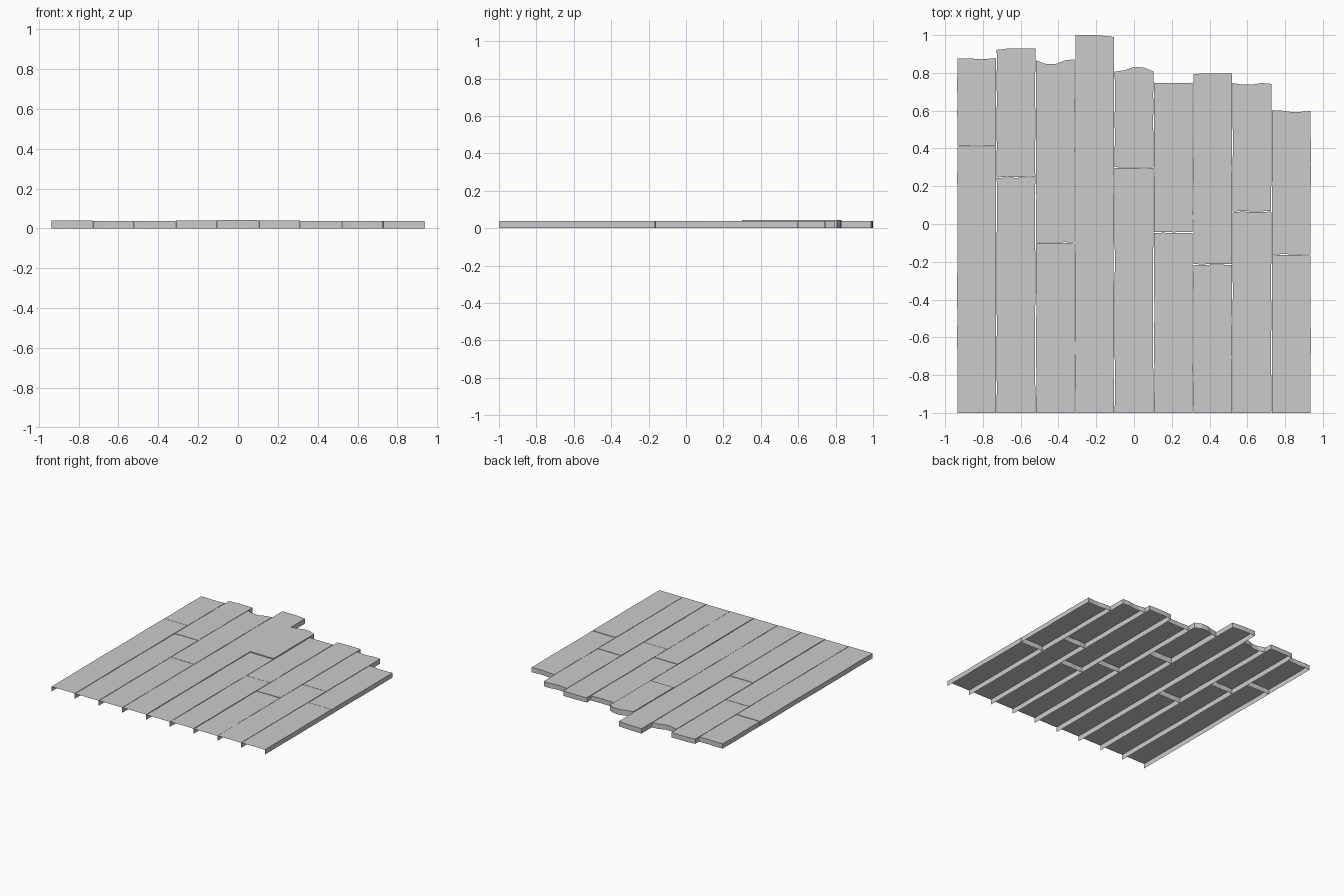
import bpy, bmesh, random

random.seed(4)
cube = bpy.data.objects.get("Cube")
if cube:
    bpy.data.objects.remove(cube)

grey = bpy.data.materials.new("weathered_grey")
grey.use_nodes = True
COLOUR = (0.6, 0.6, 0.6, 1)
grey.diffuse_color = COLOUR
grey.node_tree.nodes["Principled BSDF"].inputs["Base Color"].default_value = COLOUR

PITCH, GAP, LEFT, FRONT = 0.2082, 0.004, -0.937, -1.0

# Per row: joint position, then the outline of the ragged back end
ROWS = [
    (0.412, [0.876, 0.877, 0.874, 0.874, 0.878]),
    (0.244, [0.922, 0.928, 0.928, 0.929, 0.928]),
    (-0.10, [0.866, 0.848, 0.846, 0.866, 0.872]),
    (None, [1.0, 1.0, 1.0, 0.996, 0.99]),
    (0.297, [0.806, 0.814, 0.831, 0.829, 0.808]),
    (-0.048, [0.748, 0.746, 0.746, 0.746, 0.748]),
    (-0.217, [0.793, 0.797, 0.797, 0.796, 0.796]),
    (0.064, [0.746, 0.738, 0.738, 0.746, 0.742]),
    (-0.166, [0.602, 0.6, 0.593, 0.594, 0.598]),
]


def wobble(amount):
    return random.uniform(-amount, amount)


def plank(name, x0, x1, front, back, top, open_front):
    """Hollow board: top sheet with a skirt, open below and optionally in front."""
    bm = bmesh.new()
    n = len(back)
    xs = [x0 + (x1 - x0) * i / (n - 1) for i in range(n)]
    steps = 8
    grid = []
    for j in range(steps + 1):
        t = j / steps
        row = []
        for i in range(n):
            side = i in (0, n - 1) and 0 < j < steps
            x = xs[i] + (wobble(0.0015) if side else 0)
            y = front[i] + (back[i] - front[i]) * t
            row.append(bm.verts.new((x, y, top)))
        grid.append(row)
    for a, b in zip(grid, grid[1:]):
        for i in range(n - 1):
            bm.faces.new((a[i], a[i + 1], b[i + 1], b[i]))
    # Side, back and front skirts
    right = [r[-1] for r in grid]
    left = [r[0] for r in reversed(grid)]
    rim = right + grid[-1][-2:0:-1] + left
    if not open_front:
        rim += grid[0][1:]
    low = {v: bm.verts.new((v.co.x, v.co.y, 0)) for v in set(rim)}
    for a, b in zip(rim, rim[1:]):
        bm.faces.new((a, low[a], low[b], b))
    bmesh.ops.recalc_face_normals(bm, faces=bm.faces)
    if sum(f.normal.z for f in bm.faces) < 0:
        bmesh.ops.reverse_faces(bm, faces=bm.faces)
    mesh = bpy.data.meshes.new(name)
    bm.to_mesh(mesh)
    bm.free()
    mesh.materials.append(grey)
    obj = bpy.data.objects.new(name, mesh)
    bpy.context.collection.objects.link(obj)


# Floor boards, row by row
for k, (joint, end) in enumerate(ROWS):
    x0 = LEFT + k * PITCH + GAP / 2
    x1 = x0 + PITCH - GAP
    straight = [FRONT] * 5
    if joint is None:
        plank(f"long_plank_{k + 1}", x0, x1, straight, end, 0.039, True)
        continue
    cut = [joint + wobble(0.003) for _ in end]
    rear = [y + GAP for y in cut]
    rear_top = 0.043 if k == 4 else 0.038 + wobble(0.001)
    plank(f"front_plank_{k + 1}", x0, x1, straight, cut, 0.038 + wobble(0.001), True)
    plank(f"back_plank_{k + 1}", x0, x1, rear, end, rear_top, False)
